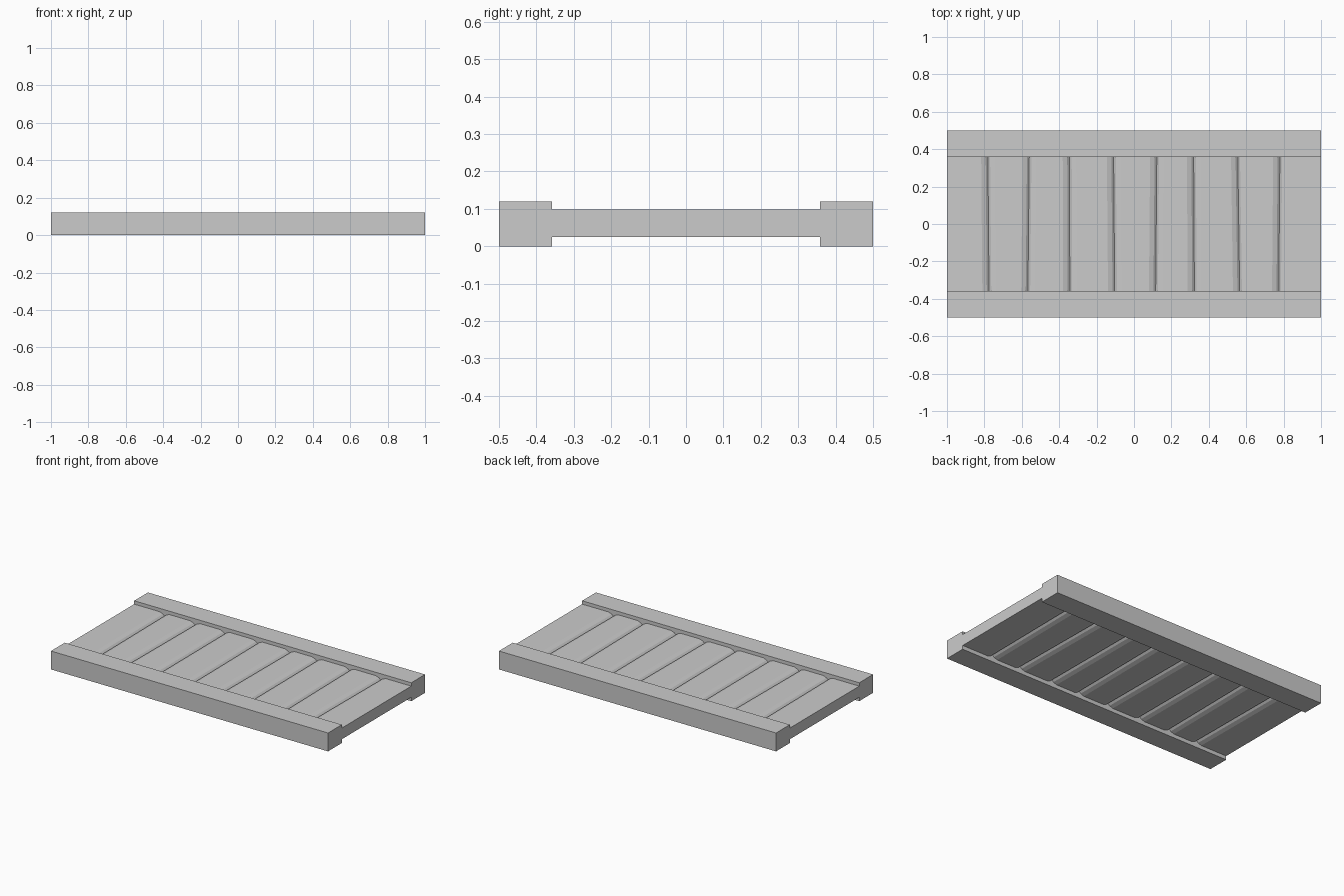
import bpy
import bmesh

cube = bpy.data.objects.get("Cube")
if cube:
    bpy.data.objects.remove(cube, do_unlink=True)

grey = bpy.data.materials.new("plain grey")
grey.use_nodes = True
colour = (0.6, 0.6, 0.6, 1)
grey.diffuse_color = colour
grey.node_tree.nodes["Principled BSDF"].inputs["Base Color"].default_value = colour


def prism(name, front, back, y0, y1):
    """Solid joining a front x-z outline to a matching back outline."""
    bm = bmesh.new()
    a = [bm.verts.new((x, y0, z)) for x, z in front]
    b = [bm.verts.new((x, y1, z)) for x, z in back]
    n = len(a)
    bm.faces.new(a)
    bm.faces.new(b[::-1])
    for i in range(n):
        j = (i + 1) % n
        bm.faces.new((a[i], b[i], b[j], a[j]))
    bmesh.ops.recalc_face_normals(bm, faces=bm.faces)
    mesh = bpy.data.meshes.new(name)
    bm.to_mesh(mesh)
    bm.free()
    mesh.materials.append(grey)
    ob = bpy.data.objects.new(name, mesh)
    bpy.context.collection.objects.link(ob)
    return ob


# Side rails
rail = [(-1, 0), (1, 0), (1, 0.12), (-1, 0.12)]
prism("front_rail", rail, rail, -0.5, -0.358)
prism("back_rail", rail, rail, 0.358, 0.5)

# Planks with eased long edges, meeting in slightly slanted grooves
LOW, HIGH = 0.025, 0.098
EASE = [(0, 0.02), (0.012, 0.009), (0.036, 0)]  # inset from the seam, drop


def plank_outline(left, right, ease_left, ease_right):
    lefts = EASE if ease_left else [(0, 0)]
    rights = EASE if ease_right else [(0, 0)]
    top = [(left + i, HIGH - d) for i, d in lefts]
    top += [(right - i, HIGH - d) for i, d in reversed(rights)]
    bottom = [(x, LOW + HIGH - z) for x, z in reversed(top)]
    return top + bottom


front_seams = [-1, -0.775, -0.567, -0.343, -0.103, 0.116, 0.323, 0.565, 0.774, 1]
back_seams = [-1, -0.781, -0.56, -0.345, -0.109, 0.122, 0.319, 0.555, 0.78, 1]
count = len(front_seams) - 1
for k in range(count):
    eased = (k > 0, k < count - 1)
    prism("plank_%d" % (k + 1),
          plank_outline(front_seams[k], front_seams[k + 1], *eased),
          plank_outline(back_seams[k], back_seams[k + 1], *eased),
          -0.358, 0.358)
